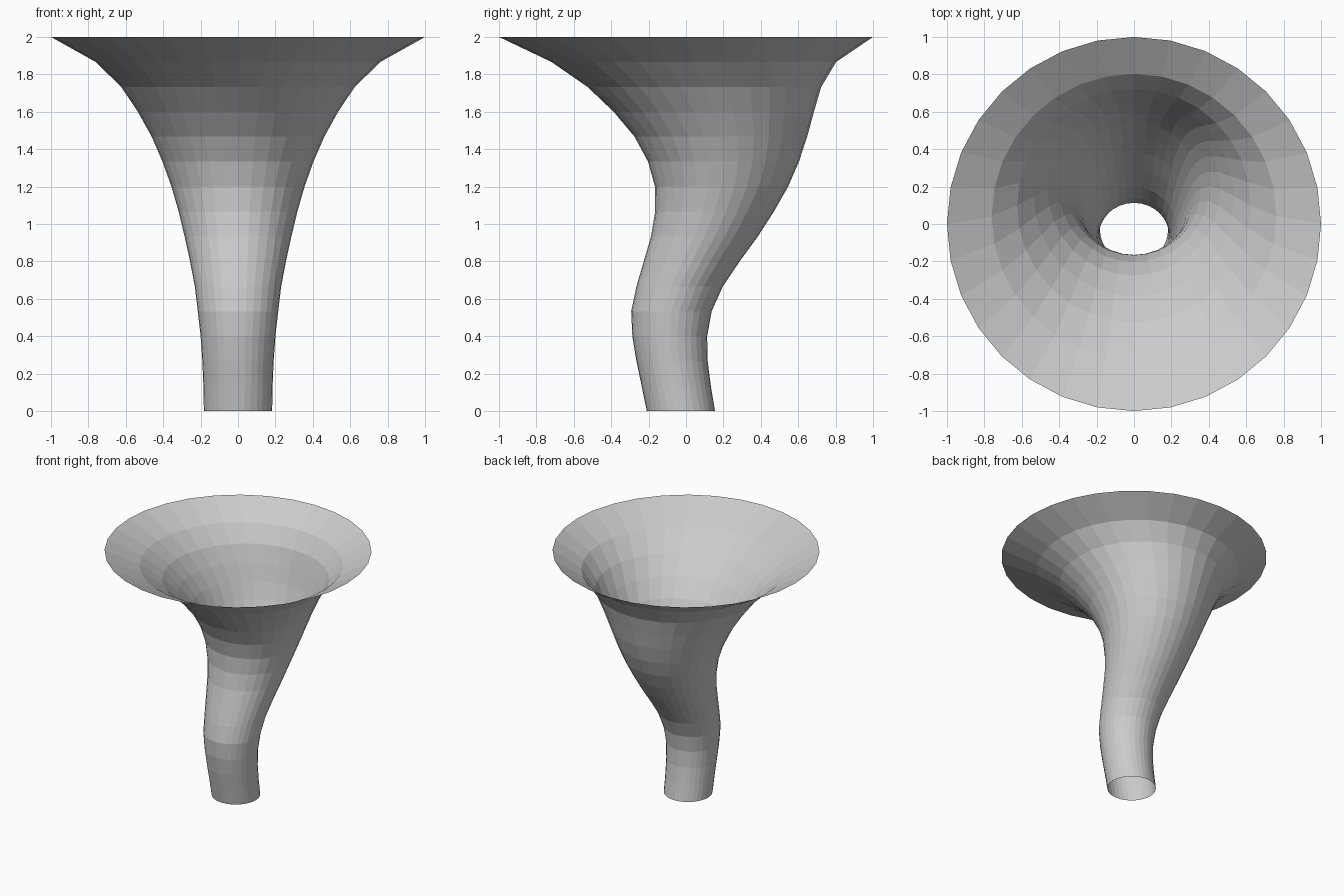
import bpy, bmesh
from math import sin, cos, tau

if "Cube" in bpy.data.objects:
    bpy.data.objects.remove(bpy.data.objects["Cube"])

SIDES = 32
HEIGHT = 2.0

# Each ring from bottom to top: (y of the front edge, y of the back edge)
RINGS = [
    (-0.210, 0.155), (-0.237, 0.133), (-0.265, 0.116), (-0.287, 0.113),
    (-0.293, 0.137), (-0.265, 0.197), (-0.226, 0.287), (-0.187, 0.384),
    (-0.165, 0.470), (-0.166, 0.546), (-0.203, 0.604), (-0.275, 0.648),
    (-0.387, 0.684), (-0.527, 0.723), (-0.720, 0.803), (-1.000, 1.000),
]

bm = bmesh.new()

# Evenly spaced level circles along the bent centre line
loops = []
for i, (front, back) in enumerate(RINGS):
    centre, radius = (front + back) / 2, (back - front) / 2
    z = HEIGHT * i / (len(RINGS) - 1)
    loops.append([bm.verts.new((radius * cos(tau * k / SIDES),
                                centre + radius * sin(tau * k / SIDES), z))
                  for k in range(SIDES)])

# Flat-faced wall, open at both ends
for low, high in zip(loops, loops[1:]):
    for k in range(SIDES):
        n = (k + 1) % SIDES
        bm.faces.new((low[k], low[n], high[n], high[k]))

mesh = bpy.data.meshes.new("flared_horn")
bm.to_mesh(mesh)
bm.free()
horn = bpy.data.objects.new("flared_horn", mesh)
bpy.context.collection.objects.link(horn)
